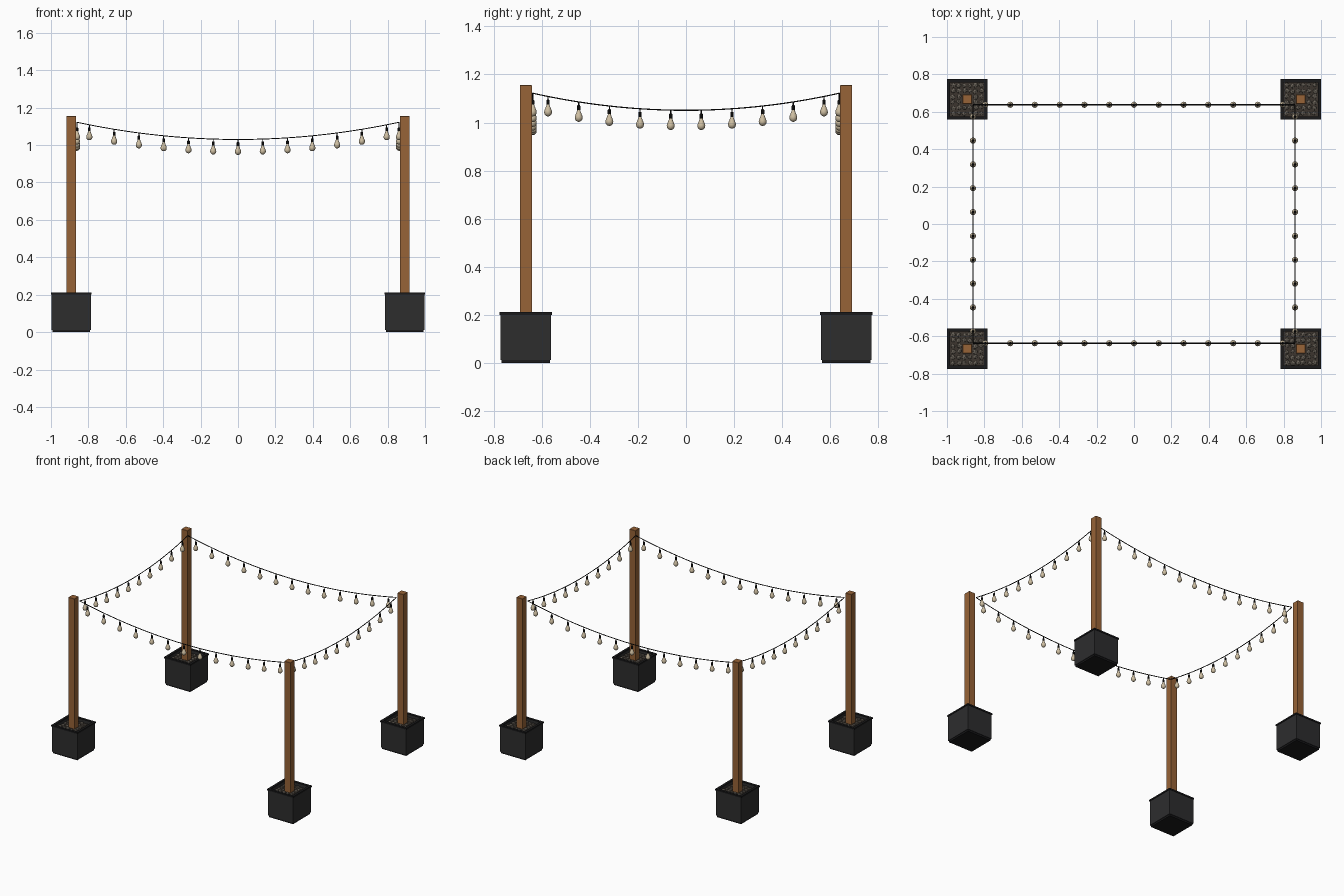
import bpy, bmesh, math, random
from mathutils import Matrix, Vector

if "Cube" in bpy.data.objects:
    bpy.data.objects.remove(bpy.data.objects["Cube"])

random.seed(4)
PX, PY = 0.8915, 0.6665          # post centres
WX, WY = 0.861, 0.6375           # wire corners


def mat(name, rgb):
    m = bpy.data.materials.new(name)
    m.diffuse_color = (*rgb, 1)
    m.use_nodes = True
    m.node_tree.nodes["Principled BSDF"].inputs["Base Color"].default_value = m.diffuse_color
    return m


WOOD = mat("warm wood", (0.31, 0.125, 0.038))
PLANTER = mat("charcoal planter", (0.026, 0.026, 0.027))
TRIM = mat("black trim", (0.010, 0.010, 0.011))
SOIL = mat("dark soil", (0.045, 0.036, 0.028))
STONE = mat("grey pebble", (0.15, 0.13, 0.105))
CABLE = mat("black cable", (0.008, 0.008, 0.008))
GLASS = mat("cream glass", (0.62, 0.52, 0.36))


def finish(name, bm, material, smooth=False):
    bmesh.ops.recalc_face_normals(bm, faces=bm.faces)
    me = bpy.data.meshes.new(name)
    bm.to_mesh(me)
    bm.free()
    me.materials.append(material)
    ob = bpy.data.objects.new(name, me)
    bpy.context.collection.objects.link(ob)
    if smooth:
        bpy.ops.object.select_all(action='DESELECT')
        ob.select_set(True)
        bpy.context.view_layer.objects.active = ob
        bpy.ops.object.shade_smooth_by_angle(angle=math.radians(40))
    return ob


def add_box(bm, x0, x1, y0, y1, z0, z1):
    m = Matrix.Translation(((x0 + x1) / 2, (y0 + y1) / 2, (z0 + z1) / 2)) \
        @ Matrix.Diagonal((x1 - x0, y1 - y0, z1 - z0, 1))
    return bmesh.ops.create_cube(bm, size=1, matrix=m)


def square_lathe(bm, cx, cy, profile):
    """Stack of square rings (half width, z), capped at both ends."""
    rings = [[bm.verts.new((cx + sx * h, cy + sy * h, z))
              for sx, sy in ((-1, -1), (1, -1), (1, 1), (-1, 1))] for h, z in profile]
    for a, b in zip(rings, rings[1:]):
        for i in range(4):
            bm.faces.new((a[i], a[(i + 1) % 4], b[(i + 1) % 4], b[i]))
    bm.faces.new(rings[0][::-1])
    bm.faces.new(rings[-1])


def lathe(bm, origin, profile, n=12):
    """Round part from (radius, z) points, capped at both ends."""
    rings = [[bm.verts.new(origin + Vector((r * math.cos(2 * math.pi * i / n),
                                            r * math.sin(2 * math.pi * i / n), z)))
              for i in range(n)] for r, z in profile]
    for a, b in zip(rings, rings[1:]):
        for i in range(n):
            bm.faces.new((a[i], a[(i + 1) % n], b[(i + 1) % n], b[i]))
    bm.faces.new(rings[0])
    bm.faces.new(rings[-1][::-1])


# Four weighted planters, each with a post
for sx, sy, tag in ((-1, -1, "front_left"), (1, -1, "front_right"),
                    (-1, 1, "back_left"), (1, 1, "back_right")):
    cx, cy = sx * PX, sy * PY
    # planter tub with hollow top
    bm = bmesh.new()
    square_lathe(bm, cx, cy, [(0.1045, 0.012), (0.1045, 0.204), (0.091, 0.204), (0.091, 0.17)])
    finish("planter_" + tag, bm, PLANTER)
    # base plate
    bm = bmesh.new()
    add_box(bm, cx - 0.1, cx + 0.1, cy - 0.1, cy + 0.1, 0, 0.013)
    finish("planter_foot_" + tag, bm, TRIM)
    # rim of four strips
    bm = bmesh.new()
    o, i = 0.1085, 0.091
    for s in (-1, 1):
        ys = sorted((s * i, s * o))
        add_box(bm, cx - o, cx + o, cy + ys[0], cy + ys[1], 0.2, 0.211)
        add_box(bm, cx + ys[0], cx + ys[1], cy - i, cy + i, 0.2, 0.211)
    finish("planter_rim_" + tag, bm, TRIM)
    # soil
    bm = bmesh.new()
    add_box(bm, cx - 0.091, cx + 0.091, cy - 0.091, cy + 0.091, 0.165, 0.184)
    finish("soil_" + tag, bm, SOIL)
    # pebbles
    bm = bmesh.new()
    for a in range(6):
        for b in range(6):
            x = (a - 2.5) * 0.030 + random.uniform(-0.003, 0.003)
            y = (b - 2.5) * 0.030 + random.uniform(-0.003, 0.003)
            if max(abs(x), abs(y)) < 0.03:
                continue
            r = random.uniform(0.011, 0.0145)
            bmesh.ops.create_icosphere(
                bm, subdivisions=1, radius=r,
                matrix=Matrix.Translation((cx + x, cy + y, 0.186))
                @ Matrix.Rotation(random.uniform(0, 3), 4, 'Z')
                @ Matrix.Diagonal((1.1, 0.95, 0.75, 1)))
    finish("pebbles_" + tag, bm, STONE)
    # square post
    bm = bmesh.new()
    square_lathe(bm, cx, cy, [(0.025, 0.17), (0.025, 1.154), (0.0235, 1.1555)])
    finish("post_" + tag, bm, WOOD)

# Sagging light strings between the posts
BULB = [(0.0055, -0.032), (0.0075, -0.039), (0.0115, -0.049), (0.0155, -0.059),
        (0.0165, -0.066), (0.0145, -0.074), (0.009, -0.080), (0.003, -0.0825)]
SOCKET = [(0.0025, 0.002), (0.0025, -0.013), (0.0055, -0.014), (0.007, -0.018),
          (0.007, -0.034)]


def light_string(tag, a, b, sag, count):
    a, b = Vector(a), Vector(b)

    def point(t):
        p = a.lerp(b, t)
        p.z -= sag * (1 - (2 * t - 1) ** 2)
        return p

    # cable
    bm = bmesh.new()
    d = (b - a).normalized()
    side = d.cross(Vector((0, 0, 1)))
    n, segs, r, prev = 6, 40, 0.0028, None
    for k in range(segs + 1):
        p = point(k / segs)
        ring = [bm.verts.new(p + side * r * math.cos(2 * math.pi * i / n)
                             + Vector((0, 0, r * math.sin(2 * math.pi * i / n))))
                for i in range(n)]
        if prev:
            for i in range(n):
                bm.faces.new((prev[i], prev[(i + 1) % n], ring[(i + 1) % n], ring[i]))
        if k in (0, segs):
            bm.faces.new(ring)
        prev = ring
    finish("cable_" + tag, bm, CABLE, True)
    # sockets and bulbs
    sockets, bulbs = bmesh.new(), bmesh.new()
    for k in range(count):
        p = point((k + 0.5) / count)
        lathe(sockets, p, SOCKET, 8)
        lathe(bulbs, p, BULB, 12)
    finish("sockets_" + tag, sockets, CABLE, True)
    finish("bulbs_" + tag, bulbs, GLASS, True)


for s, tx, ty in ((-1, "left", "front"), (1, "right", "back")):
    light_string(ty, (-WX, s * WY, 1.122), (WX, s * WY, 1.122), 0.092, 13)
    light_string(tx, (s * WX, -WY, 1.122), (s * WX, WY, 1.122), 0.071, 10)
